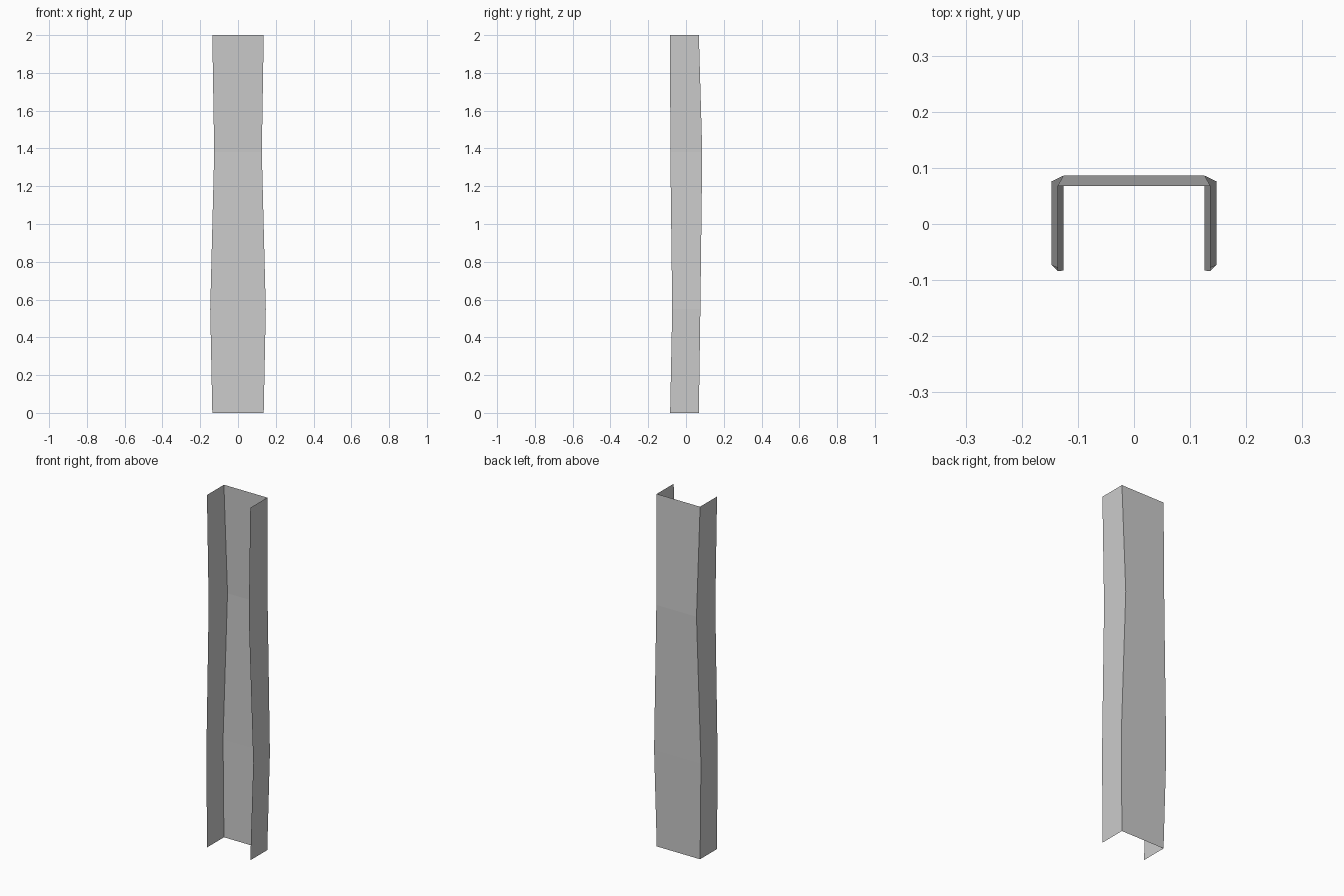
import bpy, bmesh

if "Cube" in bpy.data.objects:
    bpy.data.objects.remove(bpy.data.objects["Cube"])

# Levels of the channel: z, half width, flange tip y, web y
LEVELS = [
    (0.00, 0.136, -0.084, 0.068),
    (0.55, 0.147, -0.073, 0.076),
    (1.38, 0.126, -0.083, 0.086),
    (2.00, 0.136, -0.084, 0.068),
]


def loft(name, sections):
    """Skin open cross-sections into a single thin sheet."""
    bm = bmesh.new()
    rows = [[bm.verts.new(p) for p in s] for s in sections]
    for low, high in zip(rows, rows[1:]):
        for i in range(len(low) - 1):
            bm.faces.new((low[i + 1], low[i], high[i], high[i + 1]))
    mesh = bpy.data.meshes.new(name)
    bm.to_mesh(mesh)
    bm.free()
    obj = bpy.data.objects.new(name, mesh)
    bpy.context.collection.objects.link(obj)
    return obj


# U-shaped sheet: left flange, back web, right flange
loft("channel_sheet", [
    [(-w, tip, z), (-w, web, z), (w, web, z), (w, tip, z)]
    for z, w, tip, web in LEVELS
])
